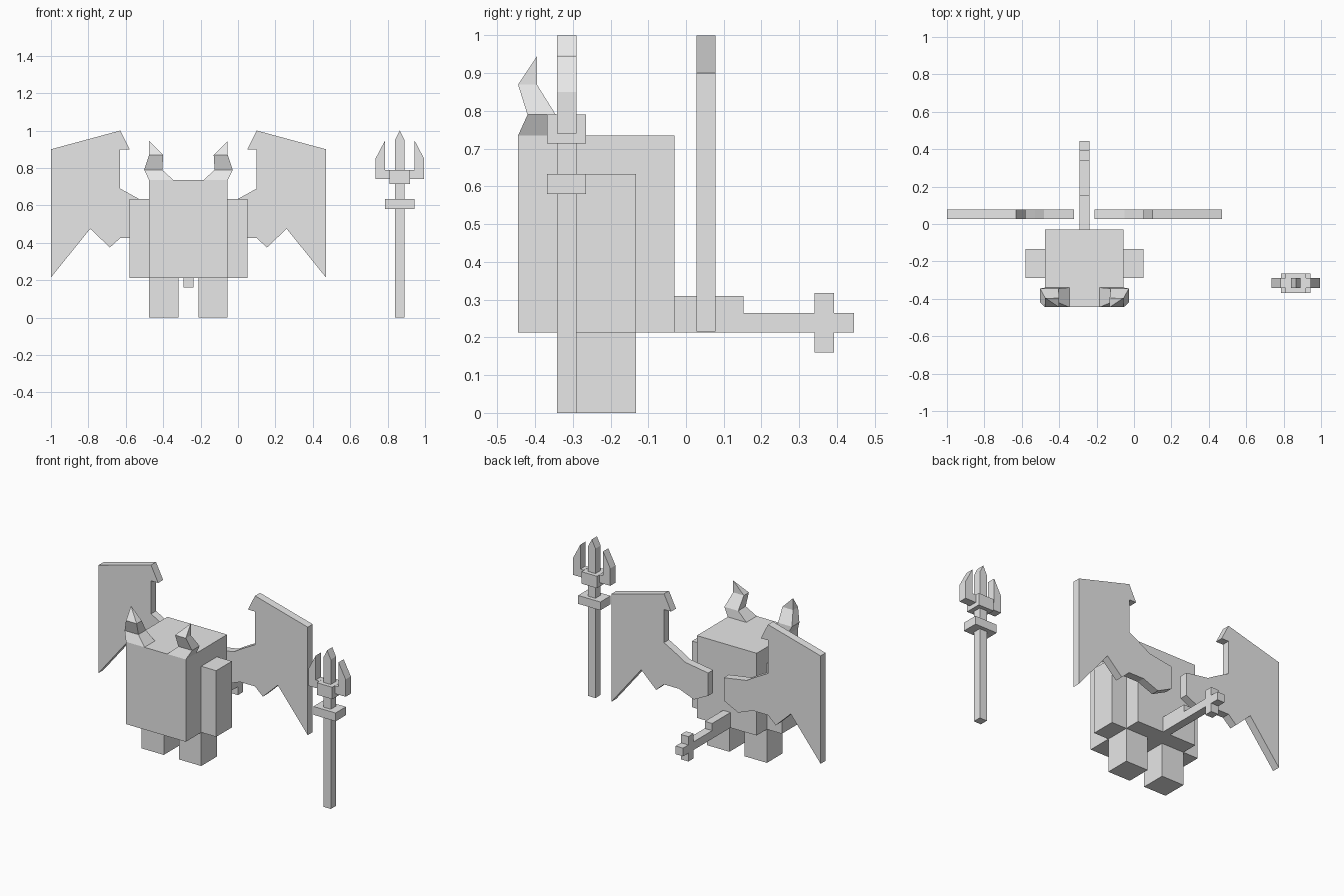
import bpy, bmesh

if "Cube" in bpy.data.objects:
    bpy.data.objects.remove(bpy.data.objects["Cube"])

grey = bpy.data.materials.new("plain_grey")
grey.diffuse_color = (0.8, 0.8, 0.8, 1)
grey.use_nodes = True
grey.node_tree.nodes["Principled BSDF"].inputs["Base Color"].default_value = grey.diffuse_color
CX = -0.265   # centre line of the creature
TX = 0.865    # centre line of the trident


def finish(name, bm):
    bmesh.ops.recalc_face_normals(bm, faces=bm.faces)
    me = bpy.data.meshes.new(name)
    bm.to_mesh(me)
    bm.free()
    me.materials.append(grey)
    ob = bpy.data.objects.new(name, me)
    bpy.context.collection.objects.link(ob)
    return ob


def loft(name, rings, cap_end=True):
    """Skin a list of equal-length rings of points, closing both ends."""
    bm = bmesh.new()
    vs = [[bm.verts.new(p) for p in r] for r in rings]
    n = len(vs[0])
    for a, b in zip(vs, vs[1:]):
        for i in range(n):
            j = (i + 1) % n
            bm.faces.new((a[i], a[j], b[j], b[i]))
    bm.faces.new(vs[0])
    bm.faces.new(vs[-1])
    bmesh.ops.remove_doubles(bm, verts=bm.verts, dist=1e-5)
    return finish(name, bm)


def rect(x0, x1, y0, y1, z):
    return [(x0, y0, z), (x1, y0, z), (x1, y1, z), (x0, y1, z)]


def box(name, x0, x1, y0, y1, z0, z1):
    return loft(name, [rect(x0, x1, y0, y1, z0), rect(x0, x1, y0, y1, z1)])


def plate(name, outline, y0, y1):
    """Extrude an x-z outline along y."""
    return loft(name, [[(x, y, z) for x, z in outline] for y in (y0, y1)])


def horn(name, s):
    """Crooked horn, with offsets measured outward from the centre line."""
    sections = [(0.08, 0.21, -0.445, -0.34, 0.735),
                (0.14, 0.237, -0.42, -0.345, 0.79),
                (0.135, 0.21, -0.445, -0.395, 0.87)]
    bm = bmesh.new()
    rings = [[bm.verts.new(p) for p in rect(CX + s * a, CX + s * b, c, d, z)]
             for a, b, c, d, z in sections]
    tip = bm.verts.new((CX + s * 0.21, -0.395, 0.945))
    bm.faces.new(rings[0])
    for i in range(4):
        j = (i + 1) % 4
        for a, b in zip(rings, rings[1:]):
            bm.faces.new((a[i], a[j], b[j], b[i]))
        bm.faces.new((rings[-1][i], rings[-1][j], tip))
    finish(name, bm)


# Body block
box("body", CX - 0.21, CX + 0.21, -0.445, -0.03, 0.213, 0.735)

# Wing outline, offsets outward from the centre line
wing = [(0.055, 0.58), (0.215, 0.605), (0.265, 0.635), (0.365, 0.69), (0.365, 0.9),
        (0.315, 0.9), (0.365, 1.0), (0.735, 0.9), (0.735, 0.215), (0.525, 0.475),
        (0.42, 0.375), (0.365, 0.425), (0.26, 0.425), (0.155, 0.385), (0.055, 0.435)]

# Paired parts
for side, s in (("left", -1), ("right", 1)):
    box(side + "_arm", CX + s * 0.21, CX + s * 0.315, -0.29, -0.133, 0.213, 0.633)
    box(side + "_leg", CX + s * 0.053, CX + s * 0.21, -0.29, -0.133, 0, 0.213)
    horn(side + "_horn", s)
    plate(side + "_wing", [(CX + s * x, z) for x, z in wing], 0.028, 0.078)
    # Outer prong of the trident
    prong = [(0.055, 0.74), (0.13, 0.74), (0.13, 0.85), (0.08, 0.945),
             (0.08, 0.79), (0.055, 0.79)]
    plate(side + "_prong", [(TX + s * x, z) for x, z in prong], -0.342, -0.29)

# Tail with a thick root and a crossed tip, as one side profile
tail = [(-0.03, 0.213), (0.34, 0.213), (0.34, 0.16), (0.392, 0.16), (0.392, 0.213),
        (0.445, 0.213), (0.445, 0.265), (0.392, 0.265), (0.392, 0.318), (0.34, 0.318),
        (0.34, 0.265), (0.153, 0.265), (0.153, 0.31), (-0.03, 0.31)]
loft("tail", [[(x, y, z) for y, z in tail] for x in (CX - 0.026, CX + 0.026)])

# Trident shaft, collars and middle prong
box("trident_shaft", TX - 0.026, TX + 0.026, -0.342, -0.29, 0, 0.715)
box("lower_collar", TX - 0.078, TX + 0.078, -0.368, -0.265, 0.58, 0.633)
box("upper_collar", TX - 0.054, TX + 0.054, -0.368, -0.265, 0.714, 0.79)
plate("middle_prong", [(TX - 0.026, 0.79), (TX + 0.026, 0.79), (TX + 0.026, 0.948),
                       (TX, 1.0), (TX - 0.026, 0.948)], -0.342, -0.29)
